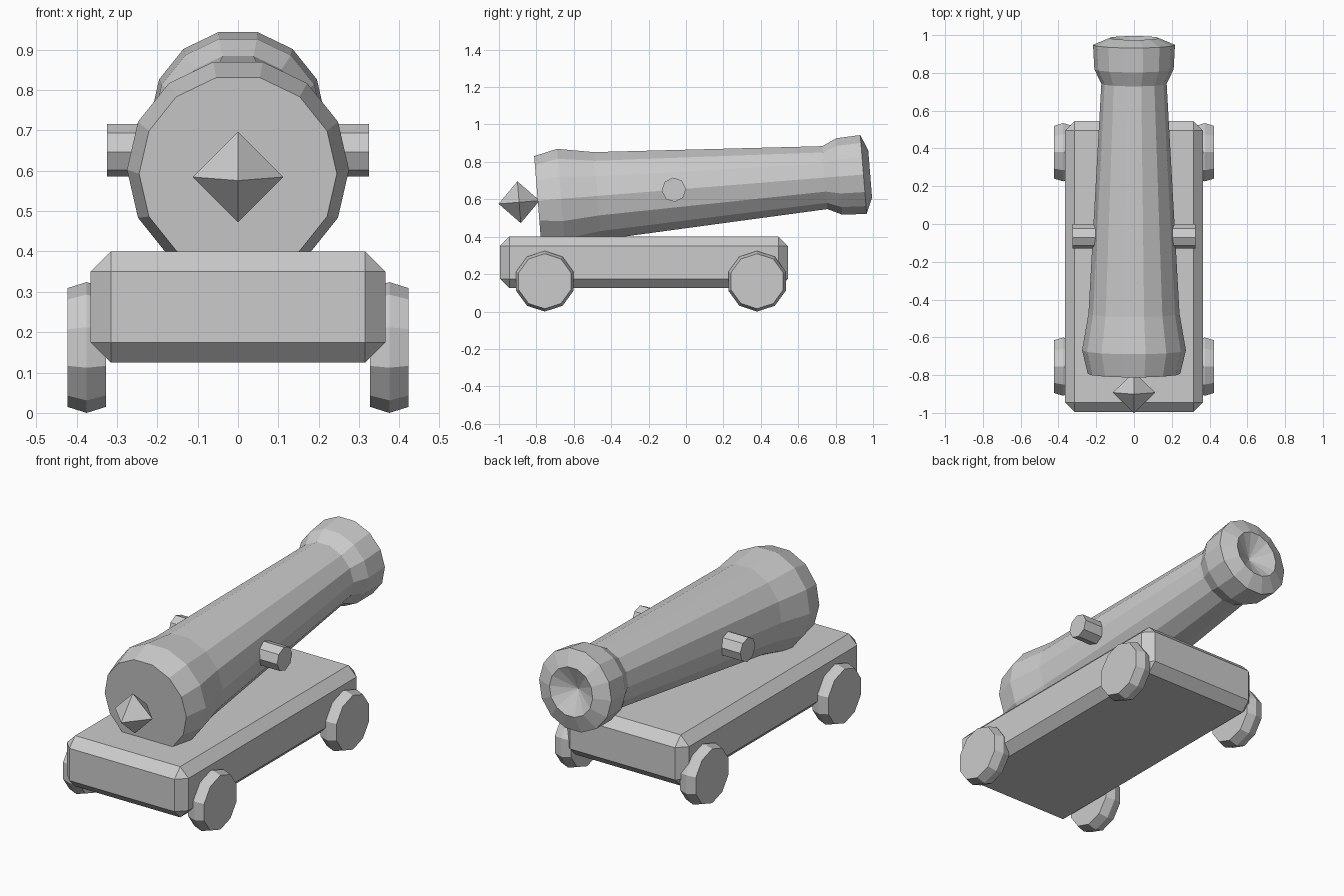
import bpy, bmesh, math
from mathutils import Matrix, Vector

if "Cube" in bpy.data.objects:
    bpy.data.objects.remove(bpy.data.objects["Cube"], do_unlink=True)

grey = bpy.data.materials.new("plain_grey")
grey.use_nodes = True
colour = (0.6, 0.6, 0.6, 1)
grey.diffuse_color = colour
grey.node_tree.nodes["Principled BSDF"].inputs["Base Color"].default_value = colour


def finish(name, bm, matrix=Matrix()):
    """Turn a bmesh into a flat-shaded grey object."""
    bmesh.ops.recalc_face_normals(bm, faces=bm.faces)
    mesh = bpy.data.meshes.new(name)
    bm.to_mesh(mesh)
    bm.free()
    mesh.materials.append(grey)
    obj = bpy.data.objects.new(name, mesh)
    obj.matrix_world = matrix
    bpy.context.collection.objects.link(obj)
    return obj


def lathe(name, profile, sides, turn, matrix):
    """Stack rings of (distance, radius) along local y; zero radius makes a point."""
    bm = bmesh.new()
    rings = []
    for y, r in profile:
        count = sides if r else 1
        angles = [math.tau * (i + turn) / sides for i in range(count)]
        rings.append([bm.verts.new((r * math.sin(a), y, r * math.cos(a))) for a in angles])
    for a, b in zip(rings, rings[1:]):
        for i in range(sides):
            j = (i + 1) % sides
            quad = [a[i % len(a)], a[j % len(a)], b[j % len(b)], b[i % len(b)]]
            bm.faces.new(list(dict.fromkeys(quad)))
    for ring in (rings[0], rings[-1]):
        if len(ring) > 1:
            bm.faces.new(ring)
    return finish(name, bm, matrix)


# Carriage: a chamfered block
bm = bmesh.new()
bmesh.ops.create_cube(bm, size=1)
bmesh.ops.scale(bm, vec=(0.73, 1.54, 0.275), verts=bm.verts)
bmesh.ops.bevel(bm, geom=bm.edges[:], offset=0.05, segments=1, affect='EDGES')
finish("carriage", bm, Matrix.Translation((0, -0.225, 0.2625)))

# Barrel, tilted up around the trunnions, with a hollowed muzzle
tilt = Matrix.Translation((0, -0.065, 0.651)) @ Matrix.Rotation(math.radians(4.6), 4, 'X')
lathe("barrel", [(-0.73, 0.245), (-0.605, 0.275), (-0.41, 0.241), (0.81, 0.173),
                 (0.887, 0.21), (1.017, 0.217), (1.053, 0.13), (0.99, 0)], 14, 0.5, tilt)

# Faceted knob behind the breech
lathe("breech_knob", [(-0.94, 0), (-0.83, 0.112), (-0.72, 0)], 4, 0, tilt)

# Trunnions and wheels, one set per side
sideways = Matrix.Rotation(-math.pi / 2, 4, 'Z')
for side, label in ((1, "left"), (-1, "right")):
    trunnion = tilt @ Matrix.Translation((side * 0.25, 0, 0)) @ sideways
    lathe(label + "_trunnion", [(-0.075, 0.065), (0.075, 0.065)], 8, 0, trunnion)
    for y, end in ((-0.755, "front"), (0.38, "back")):
        place = Matrix.Translation((side * 0.375, y, 0.162)) @ sideways
        lathe(f"{end}_{label}_wheel", [(-0.048, 0.147), (0, 0.162), (0.048, 0.147)], 10, 0, place)
